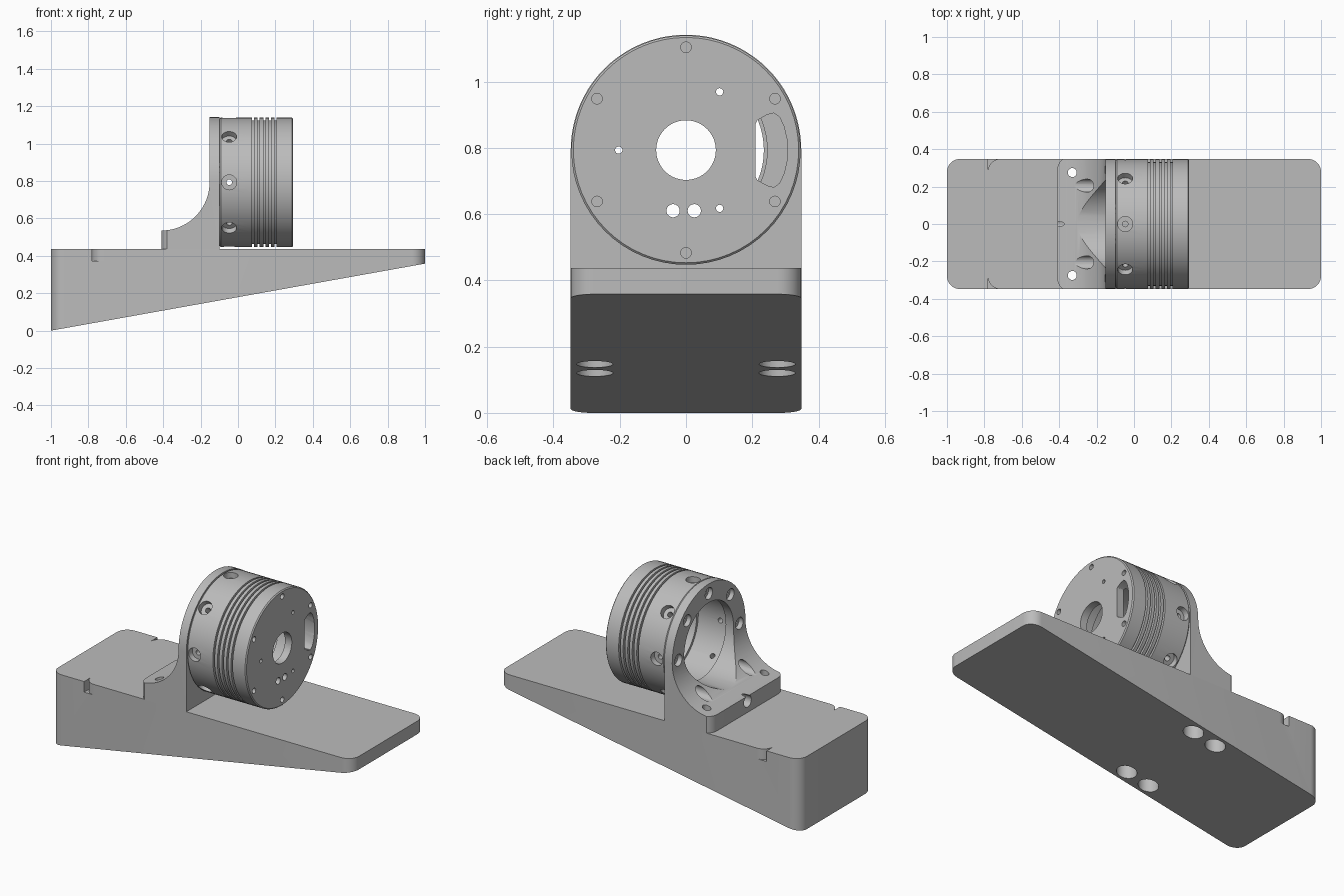
import bpy, bmesh, math
from mathutils import Matrix, Vector

if "Cube" in bpy.data.objects:
    bpy.data.objects.remove(bpy.data.objects["Cube"], do_unlink=True)

grey = bpy.data.materials.new("machined grey")
grey.use_nodes = True
grey.diffuse_color = (0.5, 0.5, 0.5, 1)
grey.node_tree.nodes["Principled BSDF"].inputs["Base Color"].default_value = (0.5, 0.5, 0.5, 1)

W = 0.348        # half width
TOP = 0.437      # top of the wedge
AX = 0.793       # height of the drum axis
FACE = 0.295     # outer end of the drum
BACK = -0.1      # joint between drum and bracket


def finish(name, bm):
    bmesh.ops.recalc_face_normals(bm, faces=bm.faces)
    me = bpy.data.meshes.new(name)
    bm.to_mesh(me)
    bm.free()
    ob = bpy.data.objects.new(name, me)
    bpy.context.collection.objects.link(ob)
    me.materials.append(grey)
    return ob


def prism(name, pts, axis, lo, hi):
    """Extrude a 2D outline along x, y or z."""
    place = {"x": lambda u, v, d: (d, u, v),
             "y": lambda u, v, d: (u, d, v),
             "z": lambda u, v, d: (u, v, d)}[axis]
    bm = bmesh.new()
    face = bm.faces.new([bm.verts.new(place(u, v, lo)) for u, v in pts])
    ext = bmesh.ops.extrude_face_region(bm, geom=[face])["geom"]
    move = Vector(place(0, 0, hi - lo))
    bmesh.ops.translate(bm, vec=move, verts=[v for v in ext if isinstance(v, bmesh.types.BMVert)])
    return finish(name, bm)


def arc(cx, cy, r, a0, a1, n=10):
    return [(cx + r * math.cos(math.radians(a0 + (a1 - a0) * i / n)),
             cy + r * math.sin(math.radians(a0 + (a1 - a0) * i / n))) for i in range(n + 1)]


def rounded_rect(x0, x1, y0, y1, r):
    return (arc(x1 - r, y1 - r, r, 0, 90) + arc(x0 + r, y1 - r, r, 90, 180)
            + arc(x0 + r, y0 + r, r, 180, 270) + arc(x1 - r, y0 + r, r, 270, 360))


def rods(items):
    """One cutter made of separate cylinders: (start, end, radius)."""
    bm = bmesh.new()
    for a, b, r in items:
        a, b = Vector(a), Vector(b)
        turn = (b - a).to_track_quat("Z", "Y").to_matrix().to_4x4()
        bmesh.ops.create_cone(bm, cap_ends=True, segments=24 if r < 0.1 else 64, radius1=r, radius2=r,
                              depth=(b - a).length, matrix=Matrix.Translation((a + b) / 2) @ turn)
    return finish("cutter", bm)


def boolean(ob, tool, op="DIFFERENCE"):
    mod = ob.modifiers.new("cut", "BOOLEAN")
    mod.operation, mod.object, mod.solver = op, tool, "EXACT"
    bpy.context.view_layer.objects.active = ob
    bpy.ops.object.modifier_apply(modifier=mod.name)
    bpy.data.objects.remove(tool, do_unlink=True)


def ring(r, count, start=0):
    """Points (y, z) around the drum axis."""
    angles = [math.radians(start) + math.tau * i / count for i in range(count)]
    return [(r * math.cos(a), AX + r * math.sin(a)) for a in angles]


# Wedge base: rounded slab with a sloping underside
wedge = prism("wedge_base", rounded_rect(-1, 1, -W, W, 0.07), "z", -0.1, TOP)
boolean(wedge, prism("cutter", [(-1.2, -0.036), (1.2, 0.394), (1.2, -0.3), (-1.2, -0.3)], "y", -1, 1))

# Corner notches in the long sides
for s in (1, -1):
    curve = [(x, s * y) for x, y in arc(-0.715, W - 0.065, 0.065, 180, 90)]
    boolean(wedge, prism("cutter", curve + [(-0.715, s * 0.4), (-0.78, s * 0.4)], "z", 0.373, 0.6))

# Counterbored screw holes through the base
boolean(wedge, rods([((x, s * 0.275, -0.1), (x, s * 0.275, 0.32), 0.055)
                     for x in (-0.33, -0.18) for s in (1, -1)]))
foot_holes = [((-0.33, s * 0.275, 0.2), (-0.33, s * 0.275, 0.7), 0.024) for s in (1, -1)]
boolean(wedge, rods(foot_holes))

# Bracket: foot sweeping up into a round-topped plate
side = [(BACK, TOP), (-0.41, TOP), (-0.41, 0.535)] + arc(-0.41, AX, 0.258, -84, 0, 20)
bracket = prism("bracket", side + [(-0.152, 1.2), (BACK, 1.2)], "y", -0.4, 0.4)
outline = arc(0, AX, W, 0, 180, 40) + [(-W, 0.3), (W, 0.3)]
boolean(bracket, prism("cutter", outline, "x", -0.6, 0.2), "INTERSECT")
boolean(bracket, prism("cutter", rounded_rect(-0.41, 0.3, -0.36, 0.36, 0.07), "z", 0.2, 1.4), "INTERSECT")
boolean(bracket, rods([((-0.6, 0, AX), (0.1, 0, AX), 0.235)]))
boolean(bracket, rods([((-0.6, y, z), (-0.125, y, z), 0.035) for y, z in ring(0.29, 8)]))
boolean(bracket, rods([((-0.6, y, z), (0, y, z), 0.016) for y, z in ring(0.29, 8)]))
boolean(bracket, rods(foot_holes))

# Drum: hollow turned body with cooling grooves and a closed outer end
R = 0.346
profile = [(BACK, 0.26), (BACK, R - 0.008), (BACK + 0.008, R)]
for i in range(5):
    g = 0.075 + 0.03 * i
    profile += [(g, R), (g, R - 0.015), (g + 0.011, R - 0.015), (g + 0.011, R)]
profile += [(FACE - 0.006, R), (FACE, R - 0.006), (FACE, 0.09), (0.25, 0.09), (0.25, 0.245),
            (0.1, 0.245), (0.1, 0.26)]
bm = bmesh.new()
verts = [bm.verts.new((x, 0, r)) for x, r in profile]
edges = [bm.edges.new((a, b)) for a, b in zip(verts, verts[1:] + verts[:1])]
bmesh.ops.spin(bm, geom=verts + edges, cent=(0, 0, 0), axis=(1, 0, 0), angle=math.tau, steps=64)
bmesh.ops.remove_doubles(bm, verts=bm.verts, dist=0.0001)
bmesh.ops.translate(bm, vec=(0, 0, AX), verts=bm.verts)
drum = finish("drum", bm)

# Radial counterbored screws around the drum
for r_in, size in ((0.31, 0.04), (0.2, 0.015)):
    boolean(drum, rods([((-0.047, *a), (-0.047, *b), size)
                        for a, b in zip(ring(r_in, 8), ring(0.4, 8))]))

# Holes in the outer end: screws, pins, cable pair and curved window
boolean(drum, rods([((0.24, y, z), (0.4, y, z), 0.016) for y, z in ring(0.31, 6, 30)]))
boolean(drum, rods([((0.2, y, z), (0.4, y, z), 0.011) for y, z in ring(0.203, 3, 60)]
                   + [((0.2, y, 0.61), (0.4, y, 0.61), 0.02) for y in (-0.039, 0.025)]))
upper = [(0.305, 0.03), (0.296, 0.07), (0.282, 0.1), (0.265, 0.112), (0.245, 0.107), (0.215, 0.09), (0.21, 0.08)]
window = [(y, AX + z) for y, z in upper] + [(y, AX - z) for y, z in reversed(upper)]
boolean(drum, prism("cutter", window, "x", 0.2, 0.4))

# Smooth curved walls, crisp edges
for ob in (wedge, bracket, drum):
    bpy.ops.object.select_all(action="DESELECT")
    ob.select_set(True)
    bpy.context.view_layer.objects.active = ob
    bpy.ops.object.shade_smooth_by_angle(angle=math.radians(30))
